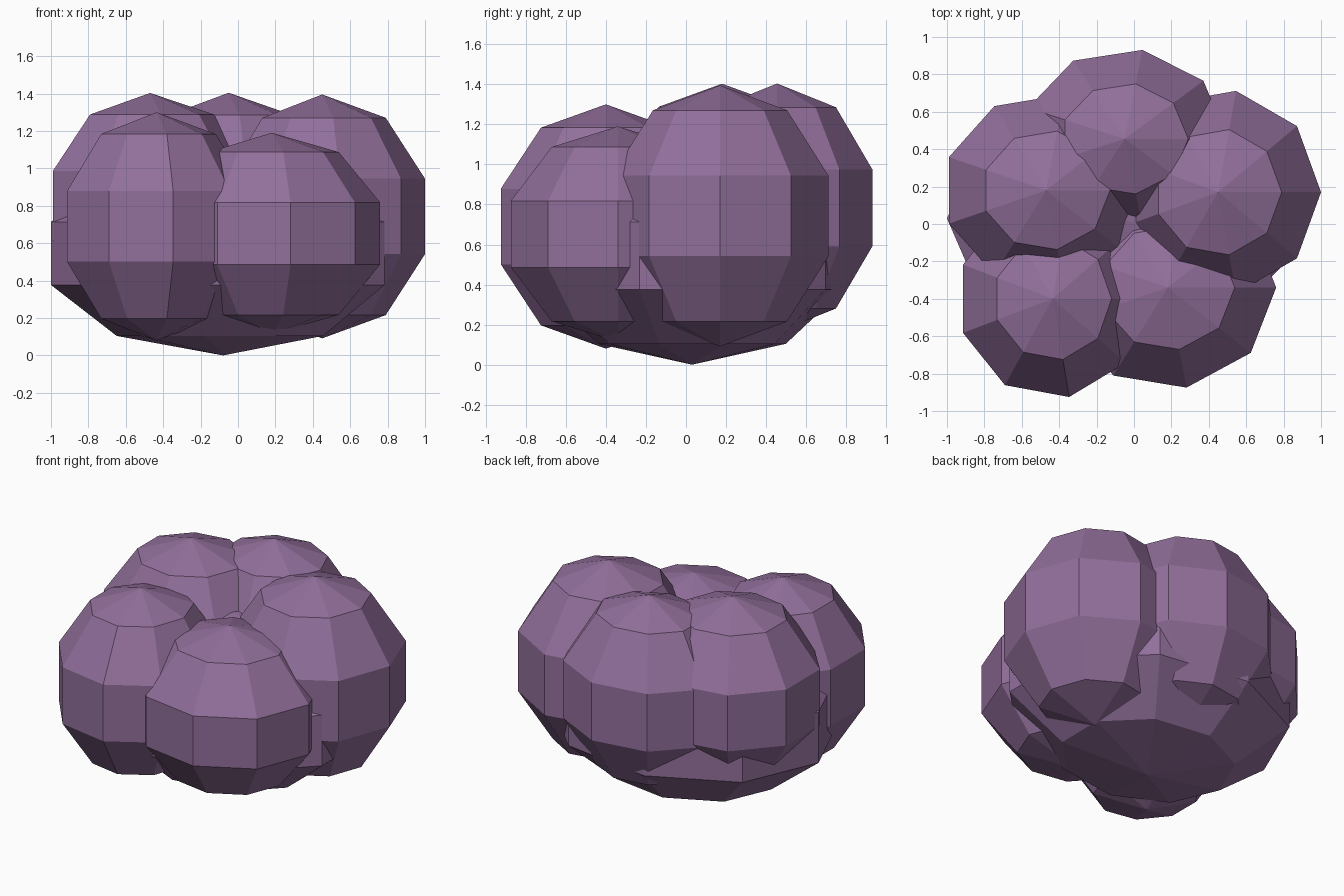
import bpy, bmesh, math

if "Cube" in bpy.data.objects:
    bpy.data.objects.remove(bpy.data.objects["Cube"])

purple = bpy.data.materials.new("dusty purple")
purple.diffuse_color = (0.287, 0.159, 0.328, 1.0)
purple.use_nodes = True
purple.node_tree.nodes["Principled BSDF"].inputs["Base Color"].default_value = purple.diffuse_color

SIDES, RINGS = 9, 5


def lobe(name, centre, radii, phase=0.0):
    """Low-poly ellipsoid; radii are the widest ring (x, y) and the half height."""
    bm = bmesh.new()
    cx, cy, cz = centre
    rx, ry, h = radii
    widest = math.sin(2 * math.pi / RINGS)
    rings = []
    for i in range(1, RINGS):
        a = math.pi * i / RINGS
        s = math.sin(a) / widest
        rings.append([bm.verts.new((cx + rx * s * math.cos(t), cy + ry * s * math.sin(t),
                                    cz + h * math.cos(a)))
                      for t in (phase + 2 * math.pi * k / SIDES for k in range(SIDES))])
    top = bm.verts.new((cx, cy, cz + h))
    bottom = bm.verts.new((cx, cy, cz - h))
    for k in range(SIDES):
        n = (k + 1) % SIDES
        bm.faces.new((top, rings[0][k], rings[0][n]))
        bm.faces.new((bottom, rings[-1][n], rings[-1][k]))
        for up, low in zip(rings, rings[1:]):
            bm.faces.new((up[k], low[k], low[n], up[n]))
    mesh = bpy.data.meshes.new(name)
    bm.to_mesh(mesh)
    bm.free()
    mesh.materials.append(purple)
    obj = bpy.data.objects.new(name, mesh)
    bpy.context.collection.objects.link(obj)


# Wide low body underneath
lobe("base_body", (-0.08, 0.03, 0.545), (0.92, 0.77, 0.545), math.pi)

# Five upright lobes around the middle
lobe("right_lobe", (0.45, 0.17, 0.743), (0.55, 0.55, 0.652))
lobe("back_lobe", (-0.05, 0.455, 0.783), (0.55, 0.483, 0.621))
lobe("left_lobe", (-0.47, 0.18, 0.80), (0.553, 0.52, 0.603))
lobe("front_left_lobe", (-0.435, -0.40, 0.69), (0.51, 0.533, 0.61))
lobe("front_right_lobe", (0.18, -0.34, 0.652), (0.58, 0.543, 0.538))
